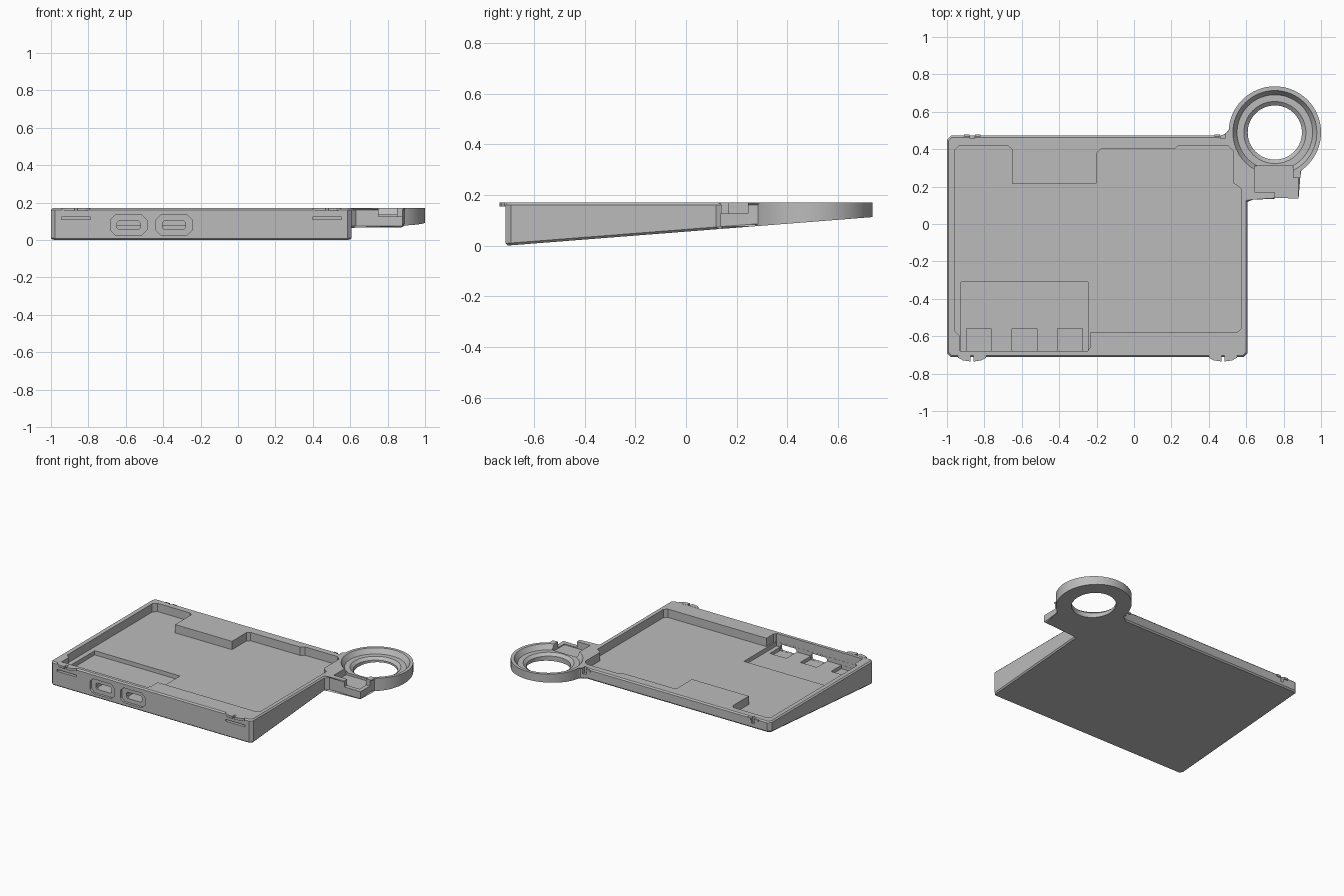
import bpy, bmesh, math

if "Cube" in bpy.data.objects:
    bpy.data.objects.remove(bpy.data.objects["Cube"])

TOP = 0.17
RING = (0.753, 0.489)

grey = bpy.data.materials.new("plain grey")
grey.use_nodes = True
grey.diffuse_color = (0.5, 0.5, 0.5, 1)
grey.node_tree.nodes["Principled BSDF"].inputs["Base Color"].default_value = (0.5, 0.5, 0.5, 1)


def underside(y):
    """Height of the sloping underside."""
    return 0.078 * (y + 0.71)


def finish(bm, name):
    bmesh.ops.recalc_face_normals(bm, faces=bm.faces)
    mesh = bpy.data.meshes.new(name)
    bm.to_mesh(mesh)
    bm.free()
    mesh.materials.append(grey)
    ob = bpy.data.objects.new(name, mesh)
    bpy.context.collection.objects.link(ob)
    return ob


def prism(name, outline, z0=None, z1=TOP, chamfer=0):
    """Upright prism; without z0 its base follows the sloping underside."""
    bm = bmesh.new()
    low = [bm.verts.new((x, y, underside(y) if z0 is None else z0)) for x, y in outline]
    high = [bm.verts.new((x, y, z1)) for x, y in outline]
    caps = [bm.faces.new(low[::-1]), bm.faces.new(high)]
    for i in range(len(low)):
        j = (i + 1) % len(low)
        bm.faces.new((low[i], low[j], high[j], high[i]))
    if chamfer:
        edges = list({e for f in caps for e in f.edges})
        bmesh.ops.bevel(bm, geom=edges, offset=chamfer, segments=1, affect='EDGES')
    return finish(bm, name)


def rect(x0, x1, y0, y1, c=0):
    """Rectangle outline with cut corners."""
    if not c:
        return [(x0, y0), (x1, y0), (x1, y1), (x0, y1)]
    return [(x0 + c, y0), (x1 - c, y0), (x1, y0 + c), (x1, y1 - c),
            (x1 - c, y1), (x0 + c, y1), (x0, y1 - c), (x0, y0 + c)]


def circle(r, n=64):
    return [(RING[0] + r * math.cos(math.tau * i / n),
             RING[1] + r * math.sin(math.tau * i / n)) for i in range(n)]


def lathe(name, profile, n=64):
    """Closed solid from circles stacked along the ring axis."""
    bm = bmesh.new()
    rows = [[bm.verts.new((x, y, z)) for x, y in circle(r, n)] for r, z in profile]
    bm.faces.new(rows[0][::-1])
    bm.faces.new(rows[-1])
    for a, b in zip(rows, rows[1:]):
        for i in range(n):
            j = (i + 1) % n
            bm.faces.new((a[i], a[j], b[j], b[i]))
    return finish(bm, name)


def front_cut(name, x, z, w, h, y0, y1, c):
    """Cutter with a rounded outline in the front plane."""
    ob = prism(name, rect(-w / 2, w / 2, -h / 2, h / 2, c), y0, y1)
    for v in ob.data.vertices:
        a, b, d = v.co
        v.co = (x + a, d, z + b)
    ob.data.flip_normals()
    return ob


def combine(target, other, operation):
    mod = target.modifiers.new(operation.lower(), 'BOOLEAN')
    mod.operation = operation
    mod.solver = 'EXACT'
    mod.object = other
    bpy.context.view_layer.objects.active = target
    bpy.ops.object.modifier_apply(modifier=mod.name)
    bpy.data.objects.remove(other)


# Wedge body with ring holder and tab
case = prism("case", rect(-1, 0.608, -0.712, 0.472, 0.022), chamfer=0.009)
tab = prism("tab", [(0.5, 0.1), (0.608, 0.118), (0.632, 0.14), (0.88, 0.137),
                    (0.88, 0.25), (0.9, 0.32), (0.7, 0.42), (0.5, 0.35)], chamfer=0.009)
web = prism("ring_web", [(0.46, 0.4), (0.6, 0.4), (0.6, 0.56), (0.525, 0.53),
                         (0.5, 0.485), (0.46, 0.472)], chamfer=0.006)
for part in (tab, web, prism("ring_holder", circle(0.247), chamfer=0.011)):
    combine(case, part, 'UNION')

# Main tray recess
tray = [(-0.96, -0.57), (-0.93, -0.6), (-0.93, -0.68), (-0.25, -0.68), (-0.235, -0.66),
        (-0.235, -0.58), (0.55, -0.58), (0.572, -0.56), (0.572, 0.19), (0.53, 0.22),
        (0.53, 0.39), (0.5, 0.42), (0.24, 0.42), (0.215, 0.4), (-0.18, 0.4),
        (-0.2, 0.38), (-0.2, 0.217), (-0.653, 0.217), (-0.653, 0.4), (-0.675, 0.42),
        (-0.935, 0.42), (-0.96, 0.395)]
cuts = [prism("tray_cut", tray, 0.11, 0.3),
        prism("deep_cut", rect(-0.925, -0.245, -0.679, -0.31), 0.08, 0.3)]

# Connector pits and the two front ports
for x in (-0.83, -0.585, -0.342):
    cuts.append(prism("pit_cut", rect(x - 0.066, x + 0.066, -0.678, -0.56), 0.055, 0.2))
for x in (-0.585, -0.342):
    cuts.append(front_cut("port_recess", x, 0.08, 0.195, 0.105, -0.8, -0.694, 0.025))
    cuts.append(front_cut("port_slot", x, 0.078, 0.125, 0.045, -0.75, -0.66, 0.01))

# Ring bore with stepped funnel
cuts.append(lathe("ring_cut", [(0.145, -0.2), (0.145, 0.118), (0.166, 0.136),
                               (0.202, 0.136), (0.213, 0.152), (0.231, 0.18)]))

# Tab slot and open corner
cuts.append(prism("tab_slot", rect(0.645, 0.85, 0.17, 0.31), 0.12, 0.3))
cuts.append(prism("tab_corner", rect(0.75, 0.95, 0.1, 0.245), 0.126, 0.3))

# Latch slits in the front, narrow notches in the back
LATCHES = (-0.865, 0.475)
for x in LATCHES:
    cuts.append(front_cut("latch_slit", x, 0.117, 0.155, 0.013, -0.8, -0.69, 0))
    cuts.append(prism("back_notch", rect(x - 0.012, x + 0.012, 0.457, 0.6), 0.125, 0.3))
for cutter in cuts:
    combine(case, cutter, 'DIFFERENCE')
case.name = "case"

parts = [case]
for x in LATCHES:
    # Split half-round latch lips
    for s in (-1, 1):
        pts = [(x + s * a, y) for a, y in ((0.008, -0.70), (0.075, -0.70), (0.075, -0.715),
                                           (0.05, -0.729), (0.008, -0.735))]
        parts.append(prism("latch_lip", pts, 0.154, 0.171))
        parts.append(prism("back_nub", rect(min(x + s * 0.014, x + s * 0.045),
                                            max(x + s * 0.014, x + s * 0.045),
                                            0.46, 0.479), 0.15, 0.164))

bpy.ops.object.select_all(action='DESELECT')
for ob in parts:
    ob.select_set(True)
bpy.context.view_layer.objects.active = case
bpy.ops.object.shade_smooth_by_angle(angle=math.radians(20))
